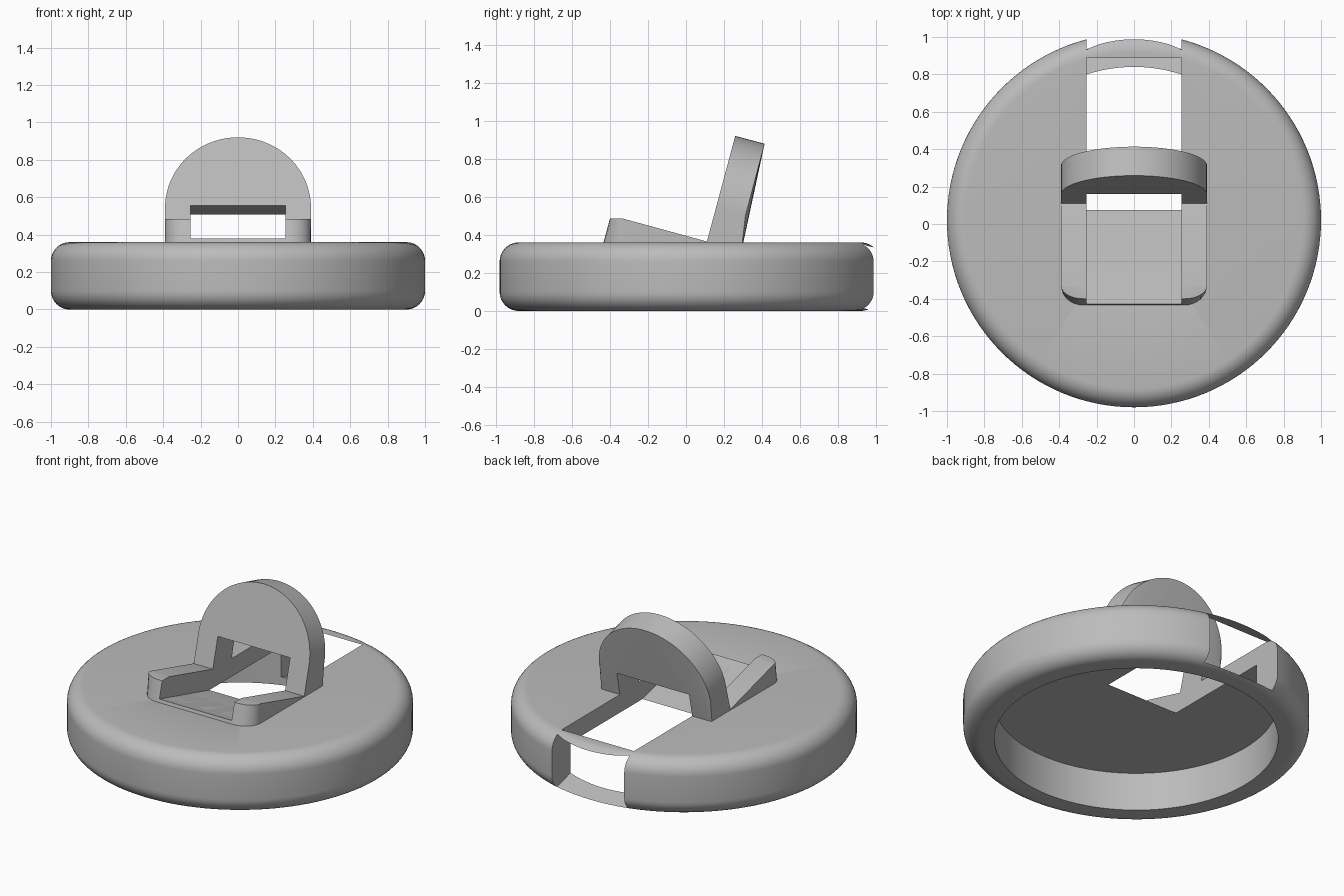
import bpy, bmesh, math
from mathutils import Vector

if "Cube" in bpy.data.objects:
    bpy.data.objects.remove(bpy.data.objects["Cube"], do_unlink=True)

TILT = math.radians(15)
CENTRE_Y = 0.02
HALF_SLOT = 0.255
HALF_WIDTH = 0.39

grey = bpy.data.materials.new("plain grey")
grey.use_nodes = True
COLOUR = (0.5, 0.5, 0.5, 1)
grey.diffuse_color = COLOUR
grey.node_tree.nodes["Principled BSDF"].inputs["Base Color"].default_value = COLOUR


def finish(bm, name):
    bmesh.ops.recalc_face_normals(bm, faces=bm.faces)
    mesh = bpy.data.meshes.new(name)
    bm.to_mesh(mesh)
    bm.free()
    mesh.materials.append(grey)
    obj = bpy.data.objects.new(name, mesh)
    bpy.context.collection.objects.link(obj)
    return obj


def extrude_side(profile, half_width):
    """Extrude a (y, z) outline symmetrically along x."""
    bm = bmesh.new()
    face = bm.faces.new([bm.verts.new((-half_width, y, z)) for y, z in profile])
    out = bmesh.ops.extrude_face_region(bm, geom=[face])
    moved = [v for v in out["geom"] if isinstance(v, bmesh.types.BMVert)]
    bmesh.ops.translate(bm, verts=moved, vec=(2 * half_width, 0, 0))
    return bm


# Hollow round base: lathed cup with rounded outer edges
R, H, FILLET, INNER, CEILING = 1.0, 0.36, 0.1, 0.82, 0.245
outline = [(0, CEILING), (INNER, CEILING), (INNER, 0)]
for cz, start in ((FILLET, -90), (H - FILLET, 0)):
    for i in range(11):
        a = math.radians(start + 9 * i)
        outline.append((R - FILLET + FILLET * math.cos(a), cz + FILLET * math.sin(a)))
outline.append((0, H))
bm = bmesh.new()
verts = [bm.verts.new((r, 0, z)) for r, z in outline]
edges = [bm.edges.new(pair) for pair in zip(verts, verts[1:])]
bmesh.ops.spin(bm, geom=verts + edges, cent=(0, 0, 0), axis=(0, 0, 1),
               angle=math.tau, steps=128, use_duplicate=False)
bmesh.ops.remove_doubles(bm, verts=bm.verts, dist=0.0001)
bmesh.ops.translate(bm, verts=bm.verts, vec=(0, CENTRE_Y, 0))
base = finish(bm, "round_base")

# Sloping front arm with rounded front corners
bm = extrude_side([(0.28, 0.30), (0.28, 0.32), (0.11, 0.365), (-0.33, 0.485),
                   (-0.40, 0.485), (-0.45, 0.30)], HALF_WIDTH)
corners = [e for e in bm.edges
           if all(v.co.y < -0.38 for v in e.verts)
           and abs(e.verts[0].co.x - e.verts[1].co.x) < 0.01]
bmesh.ops.bevel(bm, geom=corners, offset=0.12, segments=8, profile=0.5, affect='EDGES')
arm = finish(bm, "front_arm")

# Upright plate with a half-round top, leaning back
up = Vector((0, math.sin(TILT), math.cos(TILT)))
back = Vector((0, math.cos(TILT), -math.sin(TILT)))
hinge = Vector((0, 0.11, 0.365))
shape = [(-HALF_WIDTH, -0.02), (HALF_WIDTH, -0.02)]
for i in range(49):
    a = math.pi * i / 48
    shape.append((HALF_WIDTH * math.cos(a), 0.185 + HALF_WIDTH * math.sin(a)))
bm = bmesh.new()
front_loop = [bm.verts.new(hinge + Vector((x, 0, 0)) + up * h) for x, h in shape]
back_loop = [bm.verts.new(v.co + back * 0.16) for v in front_loop]
for v in back_loop[:2]:
    v.co += Vector((0, 0.03, 0))
bm.faces.new(front_loop)
rear = bm.faces.new(back_loop)
n = len(shape)
for i in range(n):
    j = (i + 1) % n
    bm.faces.new((front_loop[i], front_loop[j], back_loop[j], back_loop[i]))
bmesh.ops.triangulate(bm, faces=bm.faces)
plate = finish(bm, "upright_plate")

# Tilted strap channel cut through every part
slope = math.tan(TILT)
bottom, top = 0.265, 0.598
channel = extrude_side([(y, level - slope * y) for y, level in
                        ((-0.9, bottom), (1.2, bottom), (1.2, top), (-0.9, top))],
                       HALF_SLOT)
cutter = finish(channel, "channel_cutter")
cutter.hide_render = True

for obj in (base, arm, plate):
    mod = obj.modifiers.new("channel", 'BOOLEAN')
    mod.operation = 'DIFFERENCE'
    mod.solver = 'EXACT'
    mod.object = cutter
    bpy.ops.object.select_all(action='DESELECT')
    obj.select_set(True)
    bpy.context.view_layer.objects.active = obj
    bpy.ops.object.modifier_apply(modifier=mod.name)
    bpy.ops.object.shade_smooth_by_angle(angle=math.radians(30))

bpy.data.objects.remove(cutter, do_unlink=True)
